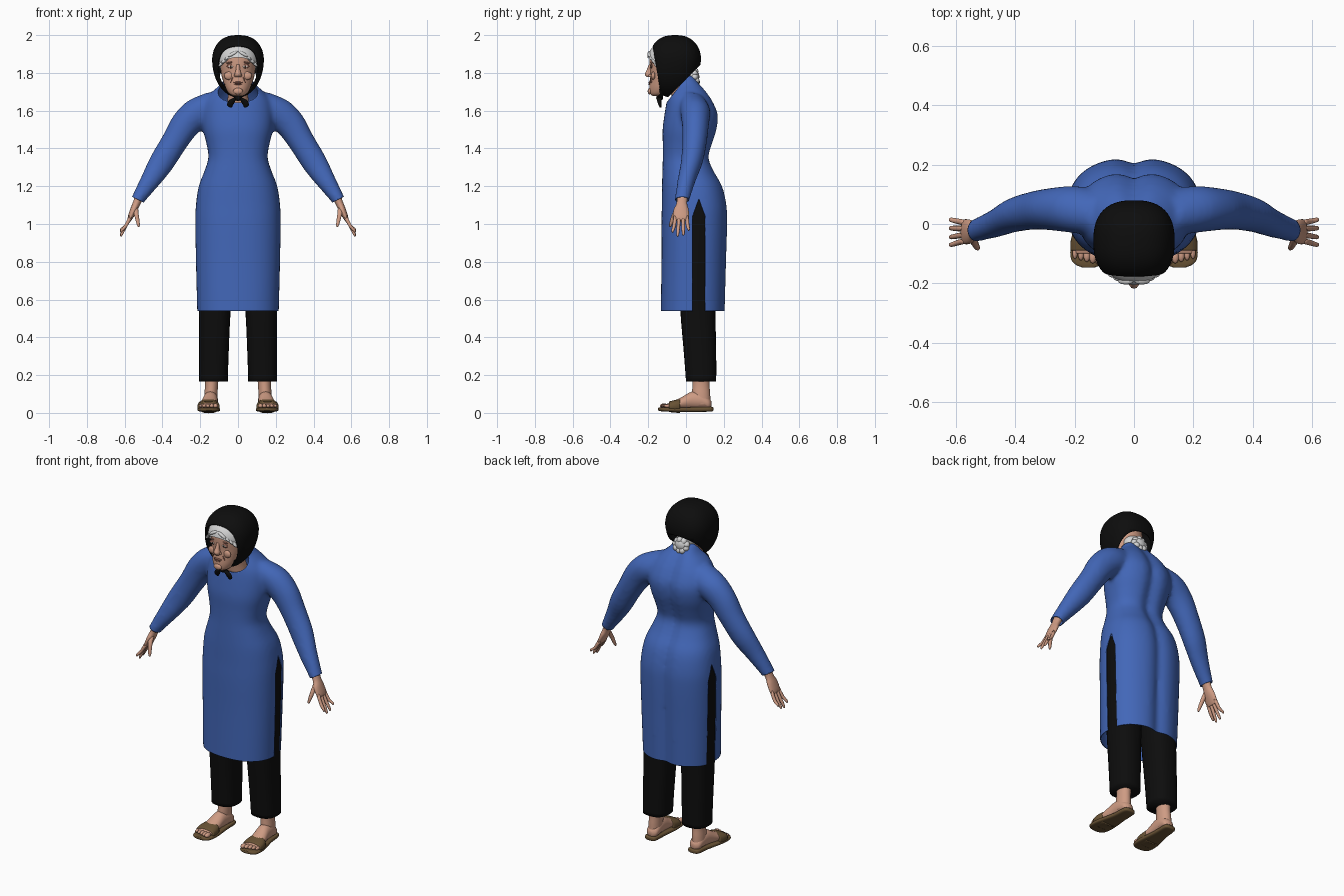
import bpy, bmesh, math, random
from mathutils import Vector, Matrix

cube = bpy.data.objects.get("Cube")
if cube:
    bpy.data.objects.remove(cube)
random.seed(4)


def material(name, color):
    m = bpy.data.materials.new(name)
    m.use_nodes = True
    m.diffuse_color = (*color, 1)
    bsdf = m.node_tree.nodes["Principled BSDF"]
    bsdf.inputs["Base Color"].default_value = (*color, 1)
    bsdf.inputs["Roughness"].default_value = 0.8
    return m


BLUE = material("blue cloth", (0.055, 0.135, 0.48))
BLACK = material("black cloth", (0.004, 0.004, 0.004))
SKIN = material("skin", (0.62, 0.33, 0.23))
CREASE = material("skin crease", (0.33, 0.14, 0.1))
HAIR = material("white hair", (0.66, 0.66, 0.66))
BROWN = material("brown leather", (0.14, 0.085, 0.035))
EYE = material("eye white", (0.6, 0.55, 0.5))
DARK = material("dark brown", (0.03, 0.018, 0.012))
X, Y, Z = Vector((1, 0, 0)), Vector((0, 1, 0)), Vector((0, 0, 1))
SIDES = ((1, "left_"), (-1, "right_"))


def finish(bm, name, mat):
    bmesh.ops.recalc_face_normals(bm, faces=bm.faces)
    for f in bm.faces:
        f.smooth = True
    mesh = bpy.data.meshes.new(name)
    bm.to_mesh(mesh)
    bm.free()
    mesh.materials.append(mat)
    ob = bpy.data.objects.new(name, mesh)
    bpy.context.collection.objects.link(ob)
    return ob


def spline(rows, k):
    """Catmull-Rom subdivision of the rings."""
    out = []
    for i in range(len(rows) - 1):
        a, b, c, d = (rows[max(0, min(len(rows) - 1, i + j))] for j in (-1, 0, 1, 2))
        for s in range(k):
            t = s / k
            out.append([q + 0.5 * t * (r - p + t * (2*p - 5*q + 4*r - e + t * (3*(q - r) + e - p)))
                        for p, q, r, e in zip(a, b, c, d)])
    return out + [list(rows[-1])]


def loft(name, rows, mat, u=X, v=Y, n=24, p=2.0, k=4, side=1, shape=None):
    """Skin of superellipse rings; each row is x, y, z, radius along u, radius along v."""
    bm = bmesh.new()
    rings = []
    for x, y, z, ru, rv in spline(rows, k):
        ring = []
        for i in range(n):
            a = math.tau * i / n
            c, s = math.cos(a), math.sin(a)
            co = Vector((x, y, z)) + u * ru * math.copysign(abs(c) ** (2 / p), c) \
                + v * rv * math.copysign(abs(s) ** (2 / p), s)
            if shape:
                shape(co)
            ring.append(bm.verts.new((co.x * side, co.y, co.z)))
        rings.append(ring)
    for a, b in zip(rings, rings[1:]):
        for i in range(n):
            bm.faces.new((a[i], a[(i + 1) % n], b[(i + 1) % n], b[i]))
    bm.faces.new(rings[0])
    bm.faces.new(rings[-1])
    return finish(bm, name, mat)


def blob(name, at, size, mat, turn=0, seg=16):
    bm = bmesh.new()
    m = Matrix.Translation(at) @ Matrix.Rotation(turn, 4, 'Y') @ Matrix.Diagonal((*size, 1))
    bmesh.ops.create_uvsphere(bm, u_segments=seg, v_segments=seg // 2 + 2, radius=1, matrix=m)
    return finish(bm, name, mat)


def cut(bm, co, no, test=lambda f: True, clear=True):
    faces = [f for f in bm.faces if test(f)]
    geom = set(faces)
    for f in faces:
        geom.update(f.edges)
        geom.update(f.verts)
    bmesh.ops.bisect_plane(bm, geom=list(geom), plane_co=co, plane_no=no, clear_outer=clear)


def edit(ob, work):
    bm = bmesh.new()
    bm.from_mesh(ob.data)
    work(bm)
    bm.to_mesh(ob.data)
    bm.free()


# Dress: body and sleeves fused into one smooth skin
def back_groove(co):
    if co.y > 0.05:
        co.y -= 0.022 * math.exp(-(co.x / 0.035) ** 2)


body = [(.215, .038, .5, .172), (.223, .044, .8, .174), (.226, .047, 1.0, .177), (.223, .046, 1.1, .174),
        (.208, .035, 1.2, .162), (.178, .014, 1.28, .139), (.157, .002, 1.35, .125), (.166, .01, 1.42, .133),
        (.185, .022, 1.5, .146), (.19, .03, 1.58, .144), (.175, .022, 1.65, .124), (.137, .012, 1.7, .102),
        (.092, .003, 1.74, .08), (.065, -.01, 1.785, .058)]
dress = loft("dress", [(0, y, z, rx, ry) for rx, y, z, ry in body], BLUE, n=48, p=2.35, shape=back_groove)
arm = [(.09, .03, 1.65, .07, .085), (.19, .048, 1.6, .08, .092), (.275, .05, 1.53, .072, .08),
       (.34, .045, 1.43, .065, .07), (.405, .03, 1.325, .058, .067), (.465, .003, 1.23, .048, .053),
       (.53, -.02, 1.13, .04, .036), (.56, -.027, 1.07, .038, .034)]
ACROSS = Vector((.83, 0, .56))
sleeves = [loft(n + "sleeve", arm, BLUE, Y, ACROSS, side=s) for s, n in SIDES]
bpy.ops.object.select_all(action='DESELECT')
for ob in sleeves + [dress]:
    ob.select_set(True)
bpy.context.view_layer.objects.active = dress
bpy.ops.object.join()
fuse = dress.modifiers.new("fuse", 'REMESH')
fuse.mode, fuse.voxel_size, fuse.use_smooth_shade = 'VOXEL', 0.011, True
relax = dress.modifiers.new("relax", 'SMOOTH')
relax.factor, relax.iterations = 0.5, 10
for mod in ("fuse", "relax"):
    bpy.ops.object.modifier_apply(modifier=mod)


def tailor(bm):
    # hem, slanted neck opening and cuffs
    cut(bm, (0, 0, .54), -Z)
    cut(bm, (0, 0, 1.775), Vector((0, -1.28, 1)), lambda f: f.calc_center_median().z > 1.6)
    for s, _ in SIDES:
        cut(bm, (s * .533, 0, 1.13), Vector((s * .45, 0, -.89)),
            lambda f: f.calc_center_median().x * s > .42)
    # side slits
    planes = [((0, .035, 0), -Y), ((0, .102, 0), Y),
              ((0, .035, 1.04), Vector((0, -.94, .34))), ((0, .102, 1.04), Vector((0, .94, .34)))]

    def near(f):
        c = f.calc_center_median()
        return .1 < abs(c.x) < .3 and c.z < 1.2 and -.05 < c.y < .18
    for co, no in planes:
        cut(bm, co, no, near, False)
    gone = [f for f in bm.faces if near(f) and all(
        (f.calc_center_median() - Vector(co)).dot(no) < 0 for co, no in planes)]
    bmesh.ops.delete(bm, geom=gone, context='FACES')
    for f in bm.faces:
        f.smooth, f.material_index = True, 0


edit(dress, tailor)
dress.modifiers.new("cloth", 'SOLIDIFY').thickness = 0.004

for s, n in SIDES:
    # Trousers and bare ankles
    loft(n + "trouser_leg", [(.13, .08, .165, .076, .08), (.128, .075, .3, .078, .085),
         (.123, .063, .54, .084, .093), (.115, .058, .8, .099, .1), (.107, .06, 1.05, .107, .11),
         (.1, .06, 1.13, .1, .1)], BLACK, p=2.5, side=s)
    loft(n + "ankle", [(.138, .085, .28, .045, .05), (.14, .08, .16, .035, .045),
         (.143, .08, .1, .035, .048), (.145, .085, .04, .035, .045)], SKIN, side=s)
    # Foot and toes
    loft(n + "foot", [(.142, .135, .045, .012, .015), (.142, .12, .05, .033, .03),
         (.144, .08, .065, .038, .045), (.147, .03, .066, .039, .046), (.152, -.02, .052, .044, .033),
         (.156, -.07, .04, .05, .02), (.157, -.1, .036, .047, .013)], SKIN, X, Z, side=s)
    for i in range(5):
        blob(n + "toe", (s * (.119 + .02 * i), -.116 + .005 * i, .037),
             (.014 - .0012 * i, .023, .013 - .001 * i), SKIN, seg=10)
    # Sandal sole and strap
    loft(n + "sandal_sole", [(.142, .145, .02, .015, .008), (.143, .13, .02, .036, .013),
         (.146, .05, .018, .042, .013), (.153, -.05, .017, .058, .012), (.156, -.11, .018, .058, .011),
         (.155, -.135, .019, .045, .01), (.153, -.147, .02, .02, .007)], BROWN, X, Z, p=3.5, side=s)
    loft(n + "sandal_strap", [(.154, -.032, .036, .053, .038), (.156, -.06, .035, .058, .033),
         (.156, -.09, .032, .058, .028)], BROWN, X, Z, p=2.6, side=s)
    # Hand
    loft(n + "palm", [(.515, -.018, 1.16, .03, .026), (.537, -.022, 1.11, .028, .02),
         (.552, -.026, 1.075, .04, .019), (.57, -.026, 1.035, .042, .014), (.576, -.026, 1.018, .036, .009)],
         SKIN, Y, Vector((.91, 0, .41)), side=s)
    tips = [(-.07, .955), (-.044, .934), (-.014, .94), (.014, .964)]
    for i, (ty, tz) in enumerate(tips):
        by = -.056 + .02 * i
        loft(n + "finger", [(.568, by, 1.04, .01, .01), (.594, (by + ty) / 2, .99, .0095, .009),
             (.617, ty, tz + .01, .0075, .007), (.621, ty, tz, .003, .003)], SKIN, Y, ACROSS, 10, k=2, side=s)
    loft(n + "thumb", [(.545, -.035, 1.095, .014, .016), (.538, -.062, 1.05, .013, .013),
         (.528, -.08, 1.0, .009, .009), (.526, -.084, .985, .004, .004)], SKIN, Y, X, 10, k=2, side=s)

# Neck and face
loft("neck", [(0, -.005, 1.62, .06, .06), (0, -.03, 1.7, .052, .052), (0, -.07, 1.78, .055, .055)], SKIN)
face = loft("face", [(0, -.155, 1.678, .025, .022), (0, -.14, 1.69, .046, .05), (0, -.12, 1.72, .066, .074),
            (0, -.1, 1.76, .08, .092), (0, -.09, 1.8, .09, .099), (0, -.085, 1.85, .095, .108),
            (0, -.085, 1.9, .092, .104), (0, -.08, 1.95, .07, .08), (0, -.08, 1.975, .03, .03)], SKIN, n=32)
bpy.context.view_layer.update()


def on_face(name, x, z, size, mat, turn=0, lift=0.0):
    hit, co, _, _ = face.ray_cast(Vector((x, -1, z)), Y)
    blob(name, (x, co.y - lift, z), size, mat, turn, 12)


loft("nose", [(0, -.186, 1.845, .009, .01), (0, -.194, 1.815, .012, .014), (0, -.198, 1.793, .018, .02),
     (0, -.196, 1.778, .015, .012)], SKIN, n=12)
on_face("upper_lip", 0, 1.749, (.026, .007, .005), CREASE)
on_face("lower_lip", 0, 1.74, (.02, .006, .004), CREASE)
on_face("chin", 0, 1.703, (.026, .01, .017), SKIN)
for s, n in SIDES:
    on_face(n + "cheek", s * .048, 1.785, (.026, .011, .022), SKIN)
    on_face(n + "nostril_wing", s * .014, 1.785, (.008, .012, .008), SKIN)
    on_face(n + "eyelid", s * .038, 1.836, (.022, .005, .012), CREASE)
    on_face(n + "eye", s * .038, 1.834, (.016, .006, .007), EYE, lift=.001)
    on_face(n + "iris", s * .038, 1.834, (.0065, .004, .0065), DARK, lift=.004)
    on_face(n + "eyebrow", s * .04, 1.855, (.022, .006, .004), CREASE, s * .15)
    on_face(n + "smile_line", s * .034, 1.762, (.0025, .004, .018), CREASE, -s * .45, .001)

# Hair: front cap and bun
cap = blob("front_hair", (0, -.1, 1.865), (.105, .107, .101), HAIR, seg=40)
edit(cap, lambda bm: cut(bm, (0, -.2, 1.878), Vector((0, -.8, -1))))
for s, n in SIDES:
    for i in range(4):
        blob(n + "hair_wave", (s * (.028 + .018 * i), -.192 + .011 * i, 1.9 - .015 * i),
             (.03, .012, .009), HAIR, s * (.5 + .1 * i), 12)
blob("nape_hair", (0, -.01, 1.8), (.06, .05, .05), HAIR)
blob("hair_bun", (0, .035, 1.78), (.046, .036, .042), HAIR)
for i in range(9):
    a = math.tau * i / 9
    blob("bun_curl", (.035 * math.cos(a), .05 + random.uniform(-.008, .008), 1.778 + .03 * math.sin(a)),
         (.02, .018, .017), HAIR, a, 10)

# Headscarf: rounded hood opened at the face and nape
hood_rows = []
for i in range(25):
    t = math.pi * (i + .15) / 24.3
    up = math.cos(t)
    r = math.sin(t) ** (.8 if up > 0 else 1)
    hood_rows.append((0, -.058 - .02 * max(0, -up), 1.87 + up * (.13 if up > 0 else .2), .137 * r, .138 * r))
hood = loft("headscarf", hood_rows, BLACK, n=48, p=2.5, k=1)


def open_hood(bm):
    cut(bm, (0, -.178, 1.95), Vector((0, -1, -.17)))
    cut(bm, (0, .06, 1.825), Vector((0, 1, -1)))


edit(hood, open_hood)
hood.modifiers.new("cloth", 'SOLIDIFY').thickness = 0.007

# Scarf ties and knot under the chin
blob("scarf_knot", (0, -.14, 1.668), (.02, .018, .017), BLACK)
for s, n in SIDES:
    loft(n + "scarf_tie", [(.07, -.11, 1.74, .008, .025), (.048, -.128, 1.7, .008, .02),
         (.01, -.138, 1.668, .01, .012)], BLACK, n=12, side=s)
    loft(n + "scarf_tail", [(.005, -.14, 1.672, .008, .012), (.03, -.142, 1.655, .018, .012),
         (.042, -.138, 1.63, .016, .008), (.04, -.135, 1.618, .006, .004)], BLACK, n=12, side=s)
